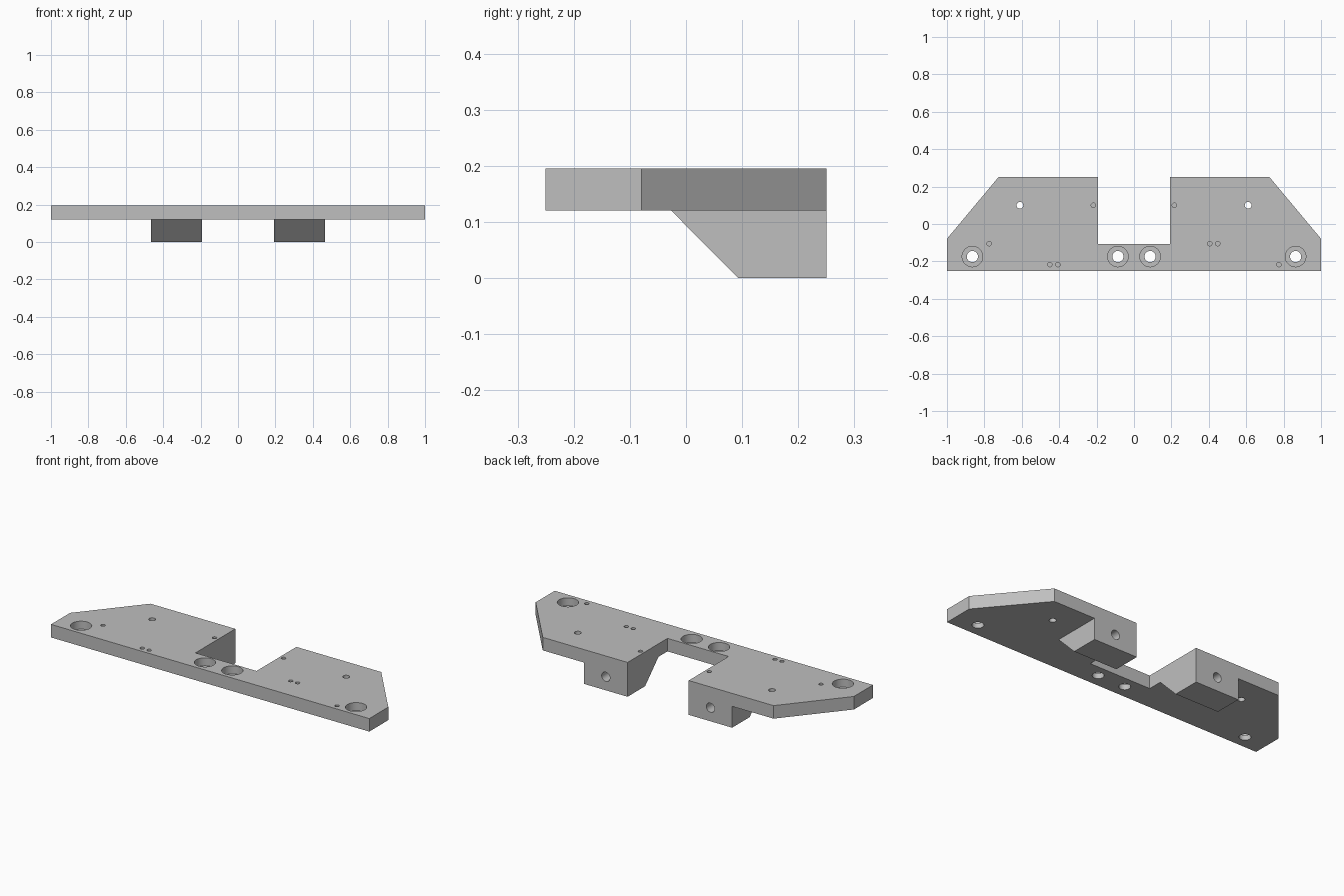
import bpy
import bmesh
from mathutils import Matrix, Vector

cube = bpy.data.objects.get("Cube")
if cube:
    bpy.data.objects.remove(cube, do_unlink=True)

grey = bpy.data.materials.new("machined grey")
grey.use_nodes = True
colour = (0.52, 0.52, 0.52, 1)
grey.diffuse_color = colour
grey.node_tree.nodes["Principled BSDF"].inputs["Base Color"].default_value = colour

TOP, UNDER, BACK = 0.195, 0.121, 0.25


def finish(name, bm):
    bmesh.ops.recalc_face_normals(bm, faces=bm.faces)
    mesh = bpy.data.meshes.new(name)
    bm.to_mesh(mesh)
    bm.free()
    mesh.materials.append(grey)
    obj = bpy.data.objects.new(name, mesh)
    bpy.context.collection.objects.link(obj)
    return obj


def prism(name, points, offset):
    """Extrude a closed outline along the offset vector."""
    bm = bmesh.new()
    face = bm.faces.new([bm.verts.new(p) for p in points])
    moved = bmesh.ops.extrude_face_region(bm, geom=[face])["geom"]
    verts = [g for g in moved if isinstance(g, bmesh.types.BMVert)]
    bmesh.ops.translate(bm, verts=verts, vec=Vector(offset))
    return finish(name, bm)


def drill(name, holes, along_y=False):
    """Cylinders listed as (centre, radius, length), joined into one cutter."""
    bm = bmesh.new()
    for centre, radius, length in holes:
        m = Matrix.Translation(centre)
        if along_y:
            m = m @ Matrix.Rotation(1.5707963, 4, "X")
        bmesh.ops.create_cone(bm, cap_ends=True, segments=32, radius1=radius,
                              radius2=radius, depth=length, matrix=m)
    obj = finish(name, bm)
    obj.hide_render = True
    return obj


def combine(target, other, operation):
    mod = target.modifiers.new(operation.lower(), "BOOLEAN")
    mod.operation = operation
    mod.solver = "EXACT"
    mod.object = other
    bpy.context.view_layer.objects.active = target
    bpy.ops.object.modifier_apply(modifier=mod.name)
    bpy.data.objects.remove(other, do_unlink=True)


# Flat plate with clipped rear corners and a rear notch
half = [(1, -BACK), (1, -0.079), (0.725, BACK), (0.192, BACK), (0.192, -0.108)]
outline = half + [(-x, y) for x, y in reversed(half)]
plate = prism("mounting_plate", [(x, y, UNDER) for x, y in outline], (0, 0, TOP - UNDER))

# Wedge-fronted blocks under the rear edge, sunk slightly into the plate
side = [(-0.027, UNDER), (0.093, 0), (BACK, 0), (BACK, 0.16), (-0.027, 0.16)]
for x in (-0.465, 0.192):
    block = prism("support_block", [(x, y, z) for y, z in side], (0.273, 0, 0))
    combine(plate, block, "UNION")

# Counterbored bolt holes along the front
bolts = [(x, -0.174) for x in (-0.864, -0.086, 0.086, 0.864)]
combine(plate, drill("bolt_holes", [((x, y, 0.15), 0.03, 0.3) for x, y in bolts]), "DIFFERENCE")
combine(plate, drill("counterbores", [((x, y, TOP), 0.055, 0.09) for x, y in bolts]), "DIFFERENCE")

# Through holes and shallow pin holes
through = [((x, 0.1, 0.15), 0.018, 0.3) for x in (-0.61, 0.61)]
pins = [(-0.217, 0.1), (0.216, 0.1), (-0.775, -0.105), (0.405, -0.105),
        (0.448, -0.105), (-0.45, -0.217), (-0.407, -0.217), (0.775, -0.217)]
small = [((x, y, TOP), 0.012, 0.1) for x, y in pins]
combine(plate, drill("small_holes", through + small), "DIFFERENCE")

# Blind holes in the back of each block
rear = [((x, BACK, 0.077), 0.026, 0.3) for x in (-0.329, 0.329)]
combine(plate, drill("rear_holes", rear, along_y=True), "DIFFERENCE")

# Smooth bores, crisp edges
bpy.ops.object.select_all(action="DESELECT")
plate.select_set(True)
bpy.context.view_layer.objects.active = plate
bpy.ops.object.shade_smooth_by_angle(angle=0.52)
